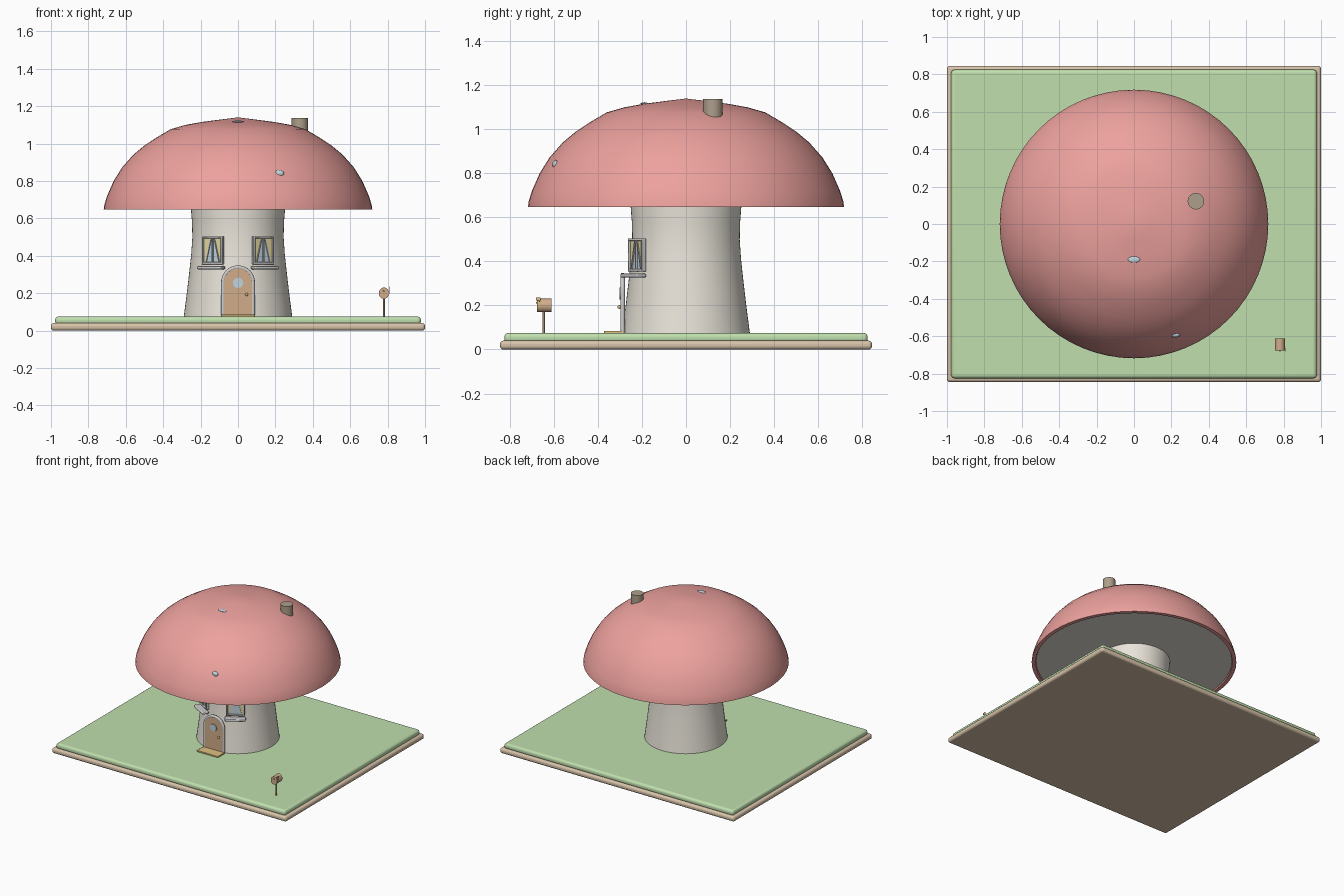
import bpy, bmesh, math
from mathutils import Matrix, Vector

if "Cube" in bpy.data.objects:
    bpy.data.objects.remove(bpy.data.objects["Cube"])

def mat(name, r, g, b):
    m = bpy.data.materials.new(name)
    m.diffuse_color = [(c / 255) ** 2.2 for c in (r, g, b)] + [1]
    m.use_nodes = True
    m.node_tree.nodes["Principled BSDF"].inputs["Base Color"].default_value = m.diffuse_color
    return m

RED = mat("cap_red", 236, 160, 156)
CREAM = mat("stem_cream", 232, 227, 216)
GRASS = mat("grass_green", 190, 222, 172)
TAN = mat("base_tan", 215, 194, 168)
WOOD = mat("door_wood", 208, 172, 136)
GOLD = mat("straw", 222, 192, 128)
TRIM = mat("trim_grey", 196, 196, 200)
GLASS = mat("glass_blue", 190, 212, 222)
STONE = mat("chimney_stone", 172, 158, 138)
CURTAIN = mat("curtain_yellow", 226, 214, 160)
I = Matrix.Identity(4)
T = Matrix.Translation

def finish(name, bm, m, M=I, smooth=True, bevel=0, segs=4):
    bmesh.ops.recalc_face_normals(bm, faces=bm.faces)
    me = bpy.data.meshes.new(name)
    bm.to_mesh(me)
    bm.free()
    ob = bpy.data.objects.new(name, me)
    bpy.context.collection.objects.link(ob)
    ob.matrix_world = M
    me.materials.append(m)
    if bevel:
        b = ob.modifiers.new("bevel", 'BEVEL')
        b.width, b.segments = bevel, segs
    if smooth:
        bpy.ops.object.select_all(action='DESELECT')
        bpy.context.view_layer.objects.active = ob
        ob.select_set(True)
        bpy.ops.object.shade_smooth_by_angle(angle=math.radians(35))
    return ob

def box(name, size, m, M=I, bevel=0, segs=4):
    bm = bmesh.new()
    bmesh.ops.create_cube(bm, size=1, matrix=Matrix.Diagonal((*size, 1)))
    return finish(name, bm, m, M, bevel > 0, bevel, segs)

def lathe(name, profile, m, n=64):
    bm = bmesh.new()
    vs = [bm.verts.new((r, 0, z)) for r, z in profile]
    es = [bm.edges.new(p) for p in zip(vs, vs[1:])]
    bmesh.ops.spin(bm, geom=vs + es, cent=(0, 0, 0), axis=(0, 0, 1),
                   angle=2 * math.pi, steps=n, use_duplicate=False)
    bmesh.ops.remove_doubles(bm, verts=bm.verts, dist=1e-5)
    return finish(name, bm, m)

def cyl(name, r, h, m, M=I, n=32):
    bm = bmesh.new()
    bmesh.ops.create_cone(bm, cap_ends=True, segments=n, radius1=r, radius2=r, depth=h)
    return finish(name, bm, m, M)

def ball(name, size, m, M=I):
    bm = bmesh.new()
    bmesh.ops.create_uvsphere(bm, u_segments=20, v_segments=12, radius=1,
                              matrix=Matrix.Diagonal((*size, 1)))
    return finish(name, bm, m, M)

def prism(name, pts, depth, m, M=I):
    # outline in x,z extruded along y, from 0 back to depth
    bm = bmesh.new()
    f = bm.faces.new([bm.verts.new((x, 0, z)) for x, z in pts])
    r = bmesh.ops.extrude_face_region(bm, geom=[f])
    bmesh.ops.translate(bm, vec=(0, depth, 0),
                        verts=[v for v in r["geom"] if isinstance(v, bmesh.types.BMVert)])
    return finish(name, bm, m, M)

def arch(r, z0, zc, n=20):
    return [(r, z0)] + [(r * math.cos(math.pi * i / n), zc + r * math.sin(math.pi * i / n))
                        for i in range(n + 1)] + [(-r, z0)]

RX = Matrix.Rotation(math.pi / 2, 4, 'X')

# ground
box("ground_base", (2, 1.69, 0.04), TAN, T((0, 0, 0.02)), 0.016)
box("lawn", (1.955, 1.65, 0.045), GRASS, T((0, 0, 0.0525)), 0.018)

# mushroom stem and cap
lathe("stem", [(0, .06), (.292, .06), (.290, .075), (.275, .19), (.262, .30), (.250, .41),
               (.244, .50), (.246, .58), (.252, .655), (.252, .67), (0, .67)], CREAM)
lathe("cap", [(0, 1.14), (.09, 1.129), (.19, 1.116), (.28, 1.1), (.36, 1.077), (.44, 1.03),
              (.50, .99), (.56, .94), (.62, .872), (.665, .80), (.70, .72), (.714, .675),
              (.718, .648), (.69, .648), (.685, .66)], RED)
lathe("cap_underside", [(0, .657), (.687, .657)], CREAM)

# cap spots
ball("cap_spot_top", (.032, .017, .006), GLASS, T((0, -.19, 1.117)))
ball("cap_spot_front", (.026, .014, .02), GLASS, T((.22, -.593, .84)))

# chimney
cyl("chimney", .044, .12, STONE, T((.331, .122, 1.077)))

# door
prism("door", arch(.076, .075, .258), .02, WOOD, T((0, -.296, 0)))
cu = bpy.data.curves.new("door_frame", 'CURVE')
cu.dimensions = '3D'
cu.bevel_depth, cu.bevel_resolution, cu.use_fill_caps = .0105, 3, True
path = arch(.08, .075, .258)
sp = cu.splines.new('POLY')
sp.points.add(len(path) - 1)
for p, (x, z) in zip(sp.points, path):
    p.co = (x, -.288, z, 1)
cu.materials.append(TRIM)
frame = bpy.data.objects.new("door_frame", cu)
bpy.context.collection.objects.link(frame)
bpy.ops.object.select_all(action='DESELECT')
bpy.context.view_layer.objects.active = frame
frame.select_set(True)
bpy.ops.object.convert(target='MESH')
cyl("door_window", .027, .012, GLASS, T((0, -.297, .255)) @ RX)
ball("door_knob", (.008, .008, .008), GOLD, T((.046, -.303, .193)))
box("door_step", (.18, .09, .012), GOLD, T((0, -.328, .079)), .003, 2)

# windows, mirrored either side of the door
for s, side in ((-1, "left"), (1, "right")):
    R = Matrix.Rotation(s * math.radians(31), 4, 'Z')
    P = lambda u, r, z: R @ T((u, -r, z))
    box(f"window_glass_{side}", (.115, .008, .135), GLASS, P(0, .256, .43))
    for k in (-1, 1):
        box(f"window_jamb_{side}", (.012, .022, .15), TRIM, P(k * .059, .26, .429), .004, 2)
        box(f"window_rail_{side}", (.13, .022, .012), TRIM, P(0, .26, .429 + k * .069), .004, 2)
        prism(f"curtain_{side}", [(k * .053, .065), (k * .008, .065), (k * .04, -.065),
                                  (k * .053, -.065)], .003, CURTAIN, P(0, .263, .43))
        box(f"curtain_edge_{side}", (.006, .006, .13), TRIM,
            P(k * .026, .264, .43) @ Matrix.Rotation(-k * .24, 4, 'Y'))
    box(f"window_bar_{side}", (.007, .012, .135), TRIM, P(0, .263, .43))
    box(f"window_sill_{side}", (.148, .052, .017), TRIM, P(0, .28, .336), .006, 3)

# mailbox
cyl("mailbox_post", .005, .11, WOOD, T((.78, -.646, .125)), 12)
cyl("mailbox", .027, .064, WOOD,
    T((.78, -.644, .2)) @ Matrix.Diagonal((1, 1, 1.13, 1)) @ RX, 24)
box("mailbox_flag_arm", (.004, .006, .04), GOLD, T((.808, -.665, .215)))
box("mailbox_flag", (.004, .022, .014), GOLD, T((.808, -.671, .23)))
ball("mailbox_knob", (.004, .004, .004), GOLD, T((.78, -.678, .212)))
